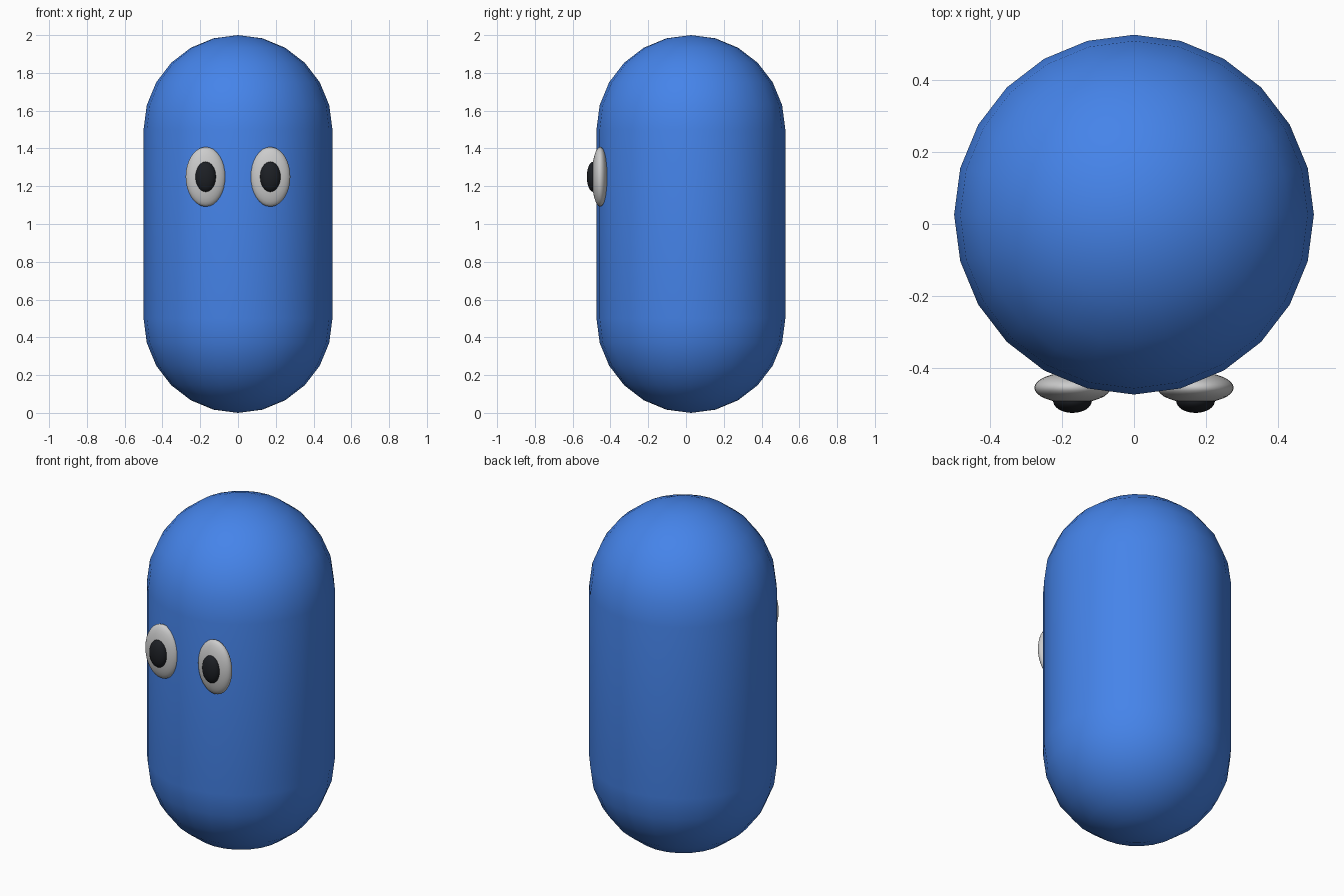
import bpy, bmesh, math
from mathutils import Matrix, Vector

if "Cube" in bpy.data.objects:
    bpy.data.objects.remove(bpy.data.objects["Cube"])


def material(name, rgb):
    m = bpy.data.materials.new(name)
    m.diffuse_color = (*rgb, 1)
    m.use_nodes = True
    m.node_tree.nodes["Principled BSDF"].inputs["Base Color"].default_value = m.diffuse_color
    return m


def finish(bm, name, mat):
    bmesh.ops.recalc_face_normals(bm, faces=bm.faces)
    for f in bm.faces:
        f.smooth = True
    me = bpy.data.meshes.new(name)
    bm.to_mesh(me)
    bm.free()
    me.materials.append(mat)
    ob = bpy.data.objects.new(name, me)
    bpy.context.collection.objects.link(ob)
    return ob


def ellipsoid(name, centre, radii, mat):
    bm = bmesh.new()
    bmesh.ops.create_uvsphere(bm, u_segments=32, v_segments=16, radius=1)
    # poles point forward, along y
    bm.transform(Matrix.Diagonal((*radii, 1)) @ Matrix.Rotation(math.pi / 2, 4, 'X'))
    finish(bm, name, mat).location = centre


blue = material("blue", (0.06, 0.23, 0.82))
white = material("white", (0.85, 0.85, 0.87))
black = material("black", (0.012, 0.014, 0.018))

# Capsule body: half profile spun around the vertical axis
R, SIDES, STEPS = 0.5, 24, 6
arc = [math.radians(90 * i / STEPS) for i in range(STEPS + 1)]
profile = [(R * math.sin(a), 0.5 - R * math.cos(a)) for a in arc]
profile += [(r, 2 - z) for r, z in reversed(profile)]
bm = bmesh.new()
verts = [bm.verts.new((r, 0, z)) for r, z in profile]
edges = [bm.edges.new(pair) for pair in zip(verts, verts[1:])]
bmesh.ops.spin(bm, geom=verts + edges, cent=Vector(), axis=(0, 0, 1),
               angle=math.tau, steps=SIDES)
bmesh.ops.remove_doubles(bm, verts=bm.verts, dist=1e-4)
finish(bm, "body", blue).location = (0, 0.026, 0)

# Eyes with pupils on both sides
for side, s in (("left", -1), ("right", 1)):
    ellipsoid(side + "_eye", (0.171 * s, -0.455, 1.25), (0.106, 0.043, 0.158), white)
    ellipsoid(side + "_pupil", (0.171 * s, -0.491, 1.25), (0.054, 0.034, 0.08), black)
